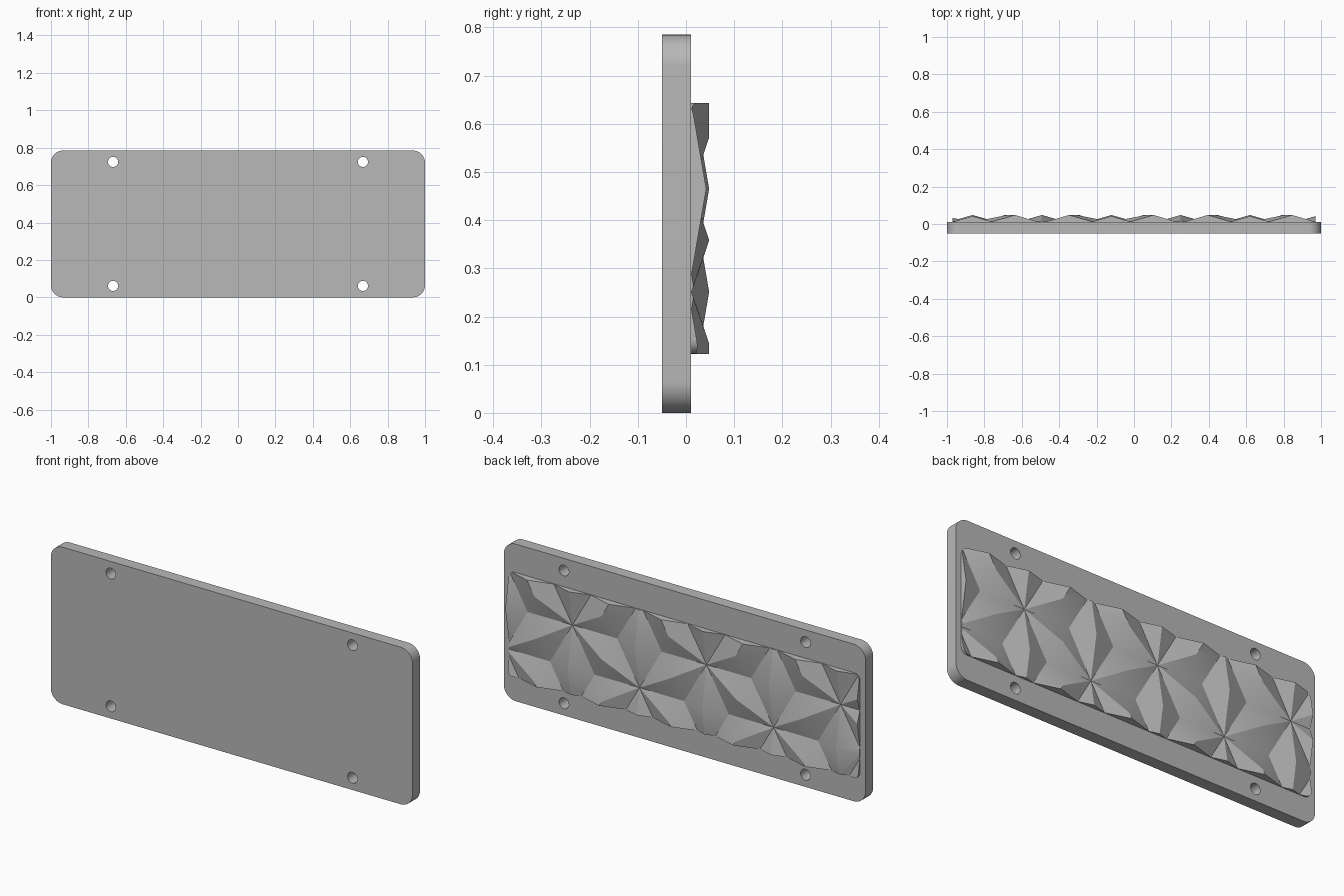
import bpy, bmesh, math
from mathutils import Vector

cube = bpy.data.objects.get("Cube")
if cube:
    bpy.data.objects.remove(cube, do_unlink=True)

grey = bpy.data.materials.new("plain grey")
grey.use_nodes = True
colour = (0.48, 0.48, 0.48, 1)
grey.diffuse_color = colour
grey.node_tree.nodes["Principled BSDF"].inputs["Base Color"].default_value = colour


def make_object(name, bm):
    bmesh.ops.recalc_face_normals(bm, faces=bm.faces)
    mesh = bpy.data.meshes.new(name)
    bm.to_mesh(mesh)
    bm.free()
    mesh.materials.append(grey)
    obj = bpy.data.objects.new(name, mesh)
    bpy.context.collection.objects.link(obj)
    return obj


def activate(obj):
    bpy.ops.object.select_all(action='DESELECT')
    obj.select_set(True)
    bpy.context.view_layer.objects.active = obj


def rounded_outline(half_x, low, high, radius, steps):
    """Corner arc points of a rounded rectangle in the xz plane."""
    points = []
    for n, (sx, top) in enumerate([(1, 1), (-1, 1), (-1, 0), (1, 0)]):
        cx = sx * (half_x - radius)
        cz = high - radius if top else low + radius
        for s in range(steps + 1):
            a = math.pi / 2 * (n + s / steps)
            points.append((cx + radius * math.cos(a), cz + radius * math.sin(a)))
    return points


# Rounded plate
HEIGHT, FRONT, BACK = 0.785, -0.05, 0.01
bm = bmesh.new()
face = bm.faces.new([bm.verts.new((x, FRONT, z))
                     for x, z in rounded_outline(1, 0, HEIGHT, 0.065, 12)])
grown = bmesh.ops.extrude_face_region(bm, geom=[face])["geom"]
bmesh.ops.translate(bm, verts=[g for g in grown if isinstance(g, bmesh.types.BMVert)],
                    vec=(0, BACK - FRONT, 0))
plate = make_object("plate", bm)

# Four screw holes
for x in (-0.668, 0.668):
    for z in (0.061, 0.724):
        bpy.ops.mesh.primitive_cylinder_add(vertices=32, radius=0.027, depth=0.3,
                                            location=(x, 0, z), rotation=(math.pi / 2, 0, 0))
        cutter = bpy.context.object
        cutter.name = "hole_cutter"
        cutter.hide_render = True
        cut = plate.modifiers.new("screw hole", 'BOOLEAN')
        cut.object, cut.solver = cutter, 'EXACT'
        activate(plate)
        bpy.ops.object.modifier_apply(modifier=cut.name)
        bpy.data.objects.remove(cutter, do_unlink=True)

# Faceted relief: triangular lattice, low corners and centres, high edge middles
SIDE, MIDDLE = 0.428, 0.358
PITCH = SIDE * math.sqrt(3) / 2
LOW, CENTRE, PEAK = 0.0112, 0.0125, 0.048
bm = bmesh.new()


def add_face(*points):
    bm.faces.new([bm.verts.new(p) for p in points])


def offset(p):
    return abs(p.z - MIDDLE)


def add_facet(mid, corner, centre):
    # Outer facets next to the rim are raised to a point of their own
    if 0.2 < offset(mid) < 0.23 and offset(centre) > 0.25 and offset(corner) > 0.25:
        tip = (mid + corner + centre) / 3
        tip.y = PEAK
        add_face(mid, corner, tip)
        add_face(corner, centre, tip)
        add_face(centre, mid, tip)
    else:
        add_face(mid, corner, centre)


for i in range(-2, 7):
    x = 0.62 - PITCH * i
    start = MIDDLE + SIDE / 4 * (1 if i % 2 == 0 else -1)
    for k in range(-2, 2):
        z = start + SIDE * k
        for side in (-1, 1):
            corners = [Vector((x, LOW, z)), Vector((x, LOW, z + SIDE)),
                       Vector((x + side * PITCH, LOW, z + SIDE / 2))]
            centre = sum(corners, Vector()) / 3
            centre.y = CENTRE
            for n in range(3):
                a, b = corners[n], corners[(n + 1) % 3]
                mid = (a + b) / 2
                mid.y = PEAK
                add_facet(mid, a, centre)
                add_facet(mid, b, centre)
bmesh.ops.remove_doubles(bm, verts=bm.verts, dist=0.001)

# Trim the relief to a rounded rectangle
rim = rounded_outline(0.97, 0.122, 0.643, 0.03, 5)
for (x1, z1), (x2, z2) in zip(rim, rim[1:] + rim[:1]):
    bmesh.ops.bisect_plane(bm, geom=bm.verts[:] + bm.edges[:] + bm.faces[:], dist=1e-6,
                           plane_co=(x1, 0, z1), plane_no=(z2 - z1, 0, x1 - x2),
                           clear_outer=True)

# Walls down into the plate and a closing floor
border = [e for e in bm.edges if e.is_boundary]
walls = bmesh.ops.extrude_edge_only(bm, edges=border)["geom"]
for v in walls:
    if isinstance(v, bmesh.types.BMVert):
        v.co.y = 0.004
bmesh.ops.holes_fill(bm, edges=[e for e in bm.edges if e.is_boundary])
relief = make_object("faceted_relief", bm)

for obj in (plate, relief):
    activate(obj)
    bpy.ops.object.shade_smooth_by_angle(angle=math.radians(30))
